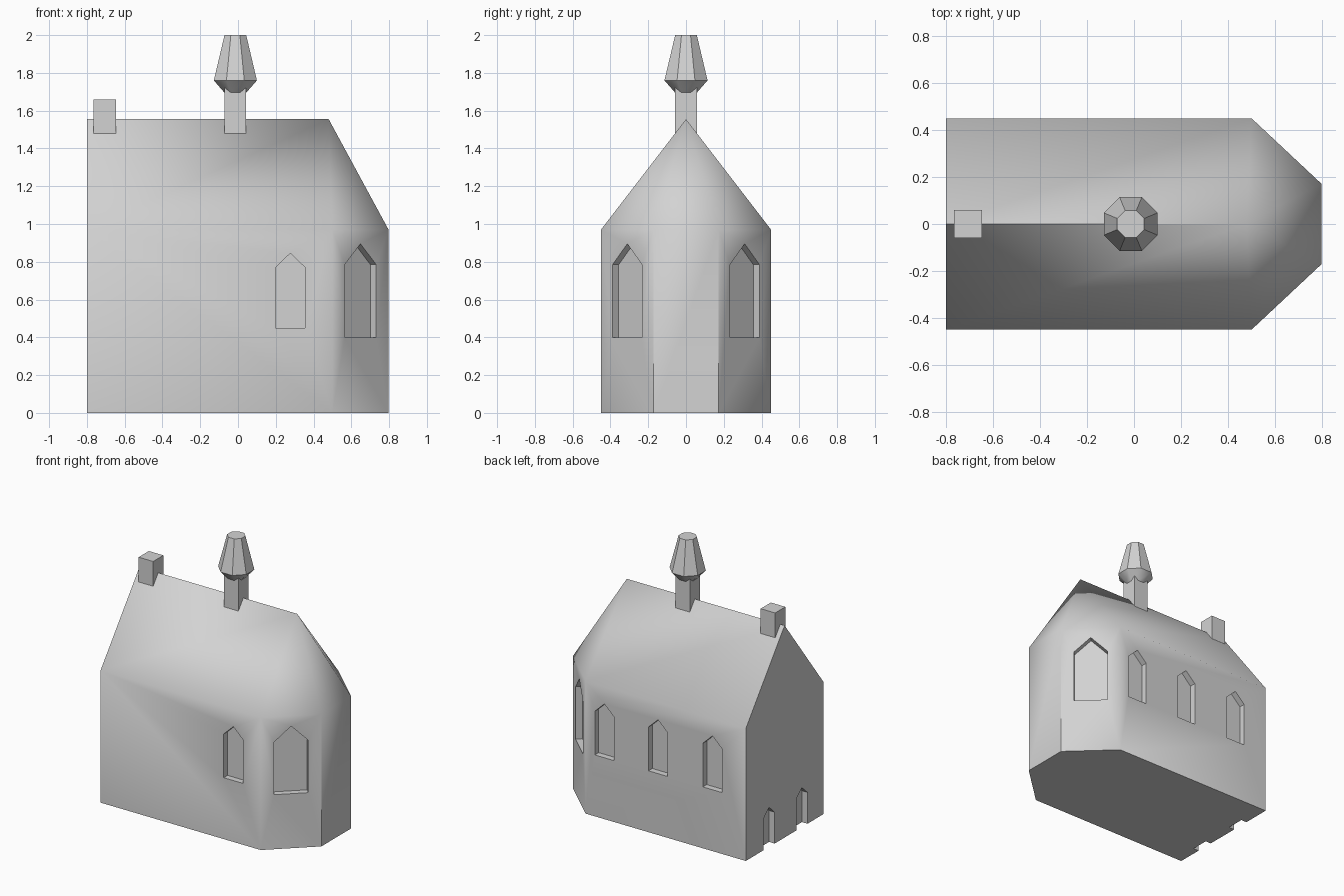
import bpy, bmesh, math
from mathutils import Vector

if "Cube" in bpy.data.objects:
    bpy.data.objects.remove(bpy.data.objects["Cube"])

stone = bpy.data.materials.new("grey stone")
stone.diffuse_color = (0.65, 0.65, 0.65, 1)
stone.use_nodes = True
stone.node_tree.nodes["Principled BSDF"].inputs["Base Color"].default_value = stone.diffuse_color

EAVE, RIDGE, DEPTH = 0.97, 1.555, 0.045


def add_object(name, bm):
    bmesh.ops.recalc_face_normals(bm, faces=bm.faces)
    mesh = bpy.data.meshes.new(name)
    bm.to_mesh(mesh)
    bm.free()
    mesh.materials.append(stone)
    obj = bpy.data.objects.new(name, mesh)
    bpy.context.collection.objects.link(obj)
    return obj


def select_only(obj):
    bpy.ops.object.select_all(action='DESELECT')
    obj.select_set(True)
    bpy.context.view_layer.objects.active = obj


def smooth(obj, degrees):
    select_only(obj)
    bpy.ops.object.shade_smooth_by_angle(angle=math.radians(degrees))


def loft(bm, rings):
    """Skin a stack of equal rings and cap both ends."""
    loops = [[bm.verts.new(p) for p in ring] for ring in rings]
    n = len(loops[0])
    for a, b in zip(loops, loops[1:]):
        for i in range(n):
            j = (i + 1) % n
            bm.faces.new((a[i], a[j], b[j], b[i]))
    bm.faces.new(loops[0][::-1])
    bm.faces.new(loops[-1])


def add_opening(bm, centre, normal, width, bottom, shoulder, apex):
    """Pointed opening as a prism through the wall surface."""
    n = Vector((*normal, 0)).normalized()
    t = Vector((-n.y, n.x, 0))
    outline = [(-width / 2, bottom), (width / 2, bottom), (width / 2, shoulder),
               (0, apex), (-width / 2, shoulder)]
    c = Vector((*centre, 0))
    loft(bm, [[c + n * d + t * u + Vector((0, 0, z)) for u, z in outline]
              for d in (-DEPTH, 0.1)])


def add_box(name, x, y, half, z0, z1):
    bm = bmesh.new()
    corners = [(-half, -half), (half, -half), (half, half), (-half, half)]
    loft(bm, [[(x + a, y + b, z) for a, b in corners] for z in (z0, z1)])
    return add_object(name, bm)


# Chapel body: walls with a three-sided end and a hipped roof
plan = [(-0.8, -0.45), (0.5, -0.45), (0.797, -0.172),
        (0.797, 0.172), (0.5, 0.45), (-0.8, 0.45)]
bm = bmesh.new()
low = [bm.verts.new((x, y, 0)) for x, y in plan]
top = [bm.verts.new((x, y, EAVE)) for x, y in plan]
west = bm.verts.new((-0.8, 0, RIDGE))
east = bm.verts.new((0.48, 0, RIDGE))
bm.faces.new(low[::-1])
for i in range(5):
    bm.faces.new((low[i], low[i + 1], top[i + 1], top[i]))
bm.faces.new((low[5], low[0], top[0], west, top[5]))
bm.faces.new((top[0], top[1], east, west))
bm.faces.new((top[4], top[5], west, east))
for i in (1, 2, 3):
    bm.faces.new((top[i], top[i + 1], east))
body = add_object("chapel_body", bm)

# Window and door recesses
bm = bmesh.new()
add_opening(bm, (0.277, -0.45), (0, -1), 0.156, 0.45, 0.77, 0.845)
for x in (0.347, -0.088, -0.53):
    add_opening(bm, (x, 0.45), (0, 1), 0.156, 0.45, 0.77, 0.845)
for s in (-1, 1):
    add_opening(bm, (0.6485, s * 0.311), (0.278, s * 0.297), 0.228, 0.40, 0.785, 0.895)
for y in (0.18, -0.2):
    add_opening(bm, (-0.8, y), (-1, 0), 0.13, -0.1, 0.23, 0.29)
cutter = add_object("opening_cutter", bm)
cutter.hide_render = True

cut = body.modifiers.new("openings", 'BOOLEAN')
cut.operation = 'DIFFERENCE'
cut.solver = 'EXACT'
cut.object = cutter
select_only(body)
bpy.ops.object.modifier_apply(modifier=cut.name)
bpy.data.objects.remove(cutter)
smooth(body, 44)

# Chimney on the ridge
add_box("chimney", -0.706, 0, 0.059, 1.44, 1.66)

# Bell turret: square shaft and eight-sided flared cap
TX = -0.014
add_box("turret_shaft", TX, 0, 0.0575, 1.44, 1.73)
bm = bmesh.new()
rings = []
for apothem, z in ((0.0575, 1.695), (0.114, 1.76), (0.0575, 2.0)):
    r = apothem / math.cos(math.pi / 8)
    rings.append([(TX + r * math.cos(a), r * math.sin(a), z)
                  for a in (math.pi / 8 + k * math.pi / 4 for k in range(8))])
loft(bm, rings)
smooth(add_object("turret_cap", bm), 40)
